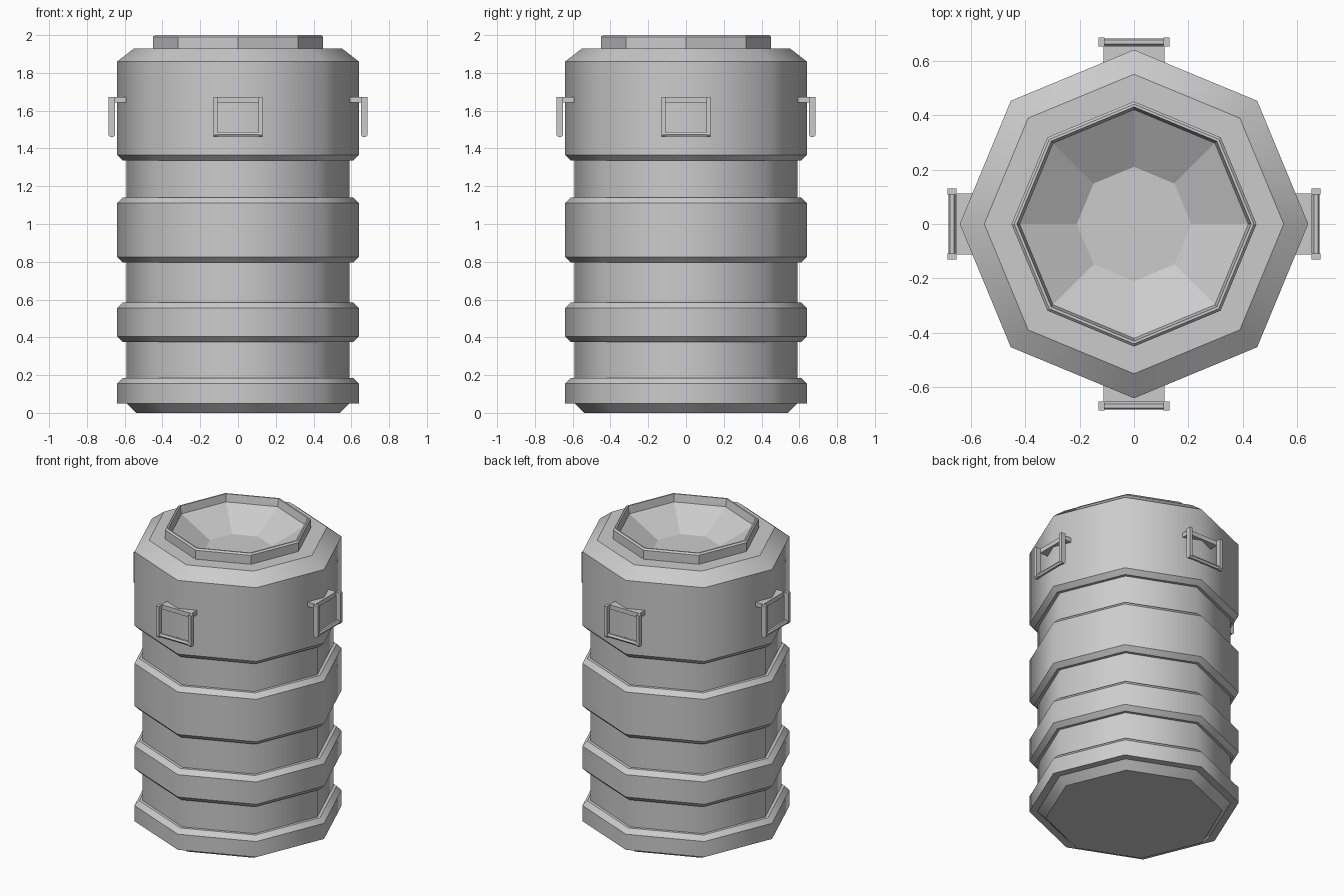
import bpy, bmesh, math
from mathutils import Matrix

if "Cube" in bpy.data.objects:
    bpy.data.objects.remove(bpy.data.objects["Cube"])

SIDES = 8


def add_object(name, bm):
    bmesh.ops.recalc_face_normals(bm, faces=bm.faces)
    mesh = bpy.data.meshes.new(name)
    bm.to_mesh(mesh)
    bm.free()
    ob = bpy.data.objects.new(name, mesh)
    bpy.context.collection.objects.link(ob)
    return ob


def lathe(name, profile):
    """Turn an (r, z) profile into an octagonal solid; rings stay sharp, uprights smooth."""
    bm = bmesh.new()
    rings = []
    for r, z in profile:
        rings.append([bm.verts.new((r * math.cos(i * math.tau / SIDES),
                                    r * math.sin(i * math.tau / SIDES), z)) for i in range(SIDES)])
    for lo, hi in zip(rings, rings[1:]):
        for i in range(SIDES):
            j = (i + 1) % SIDES
            f = bm.faces.new((lo[i], lo[j], hi[j], hi[i]))
            f.smooth = lo[0].co.z < 1.92 and hi[0].co.z < 1.94
    bm.faces.new(rings[0])
    bm.faces.new(rings[-1])
    for ring in rings:
        for i in range(SIDES):
            e = bm.edges.get((ring[i], ring[(i + 1) % SIDES]))
            if e:
                e.smooth = False
    return add_object(name, bm)


# Barrel: base, three raised bands, shoulder, rim and sunken dish
R, G, C = 0.64, 0.59, 0.61          # band, groove and chamfer radii
profile = [(0.54, 0), (0.59, 0.05), (R, 0.05), (R, 0.155), (C, 0.185), (G, 0.185)]
for z0, z1 in ((0.375, 0.585), (0.795, 1.14)):
    profile += [(G, z0), (C, z0), (R, z0 + 0.03), (R, z1 - 0.03), (C, z1), (G, z1)]
profile += [(G, 1.335), (C, 1.335), (R, 1.365), (R, 1.86), (0.55, 1.93),
            (0.45, 1.93), (0.45, 1.99), (0.44, 2.0), (0.43, 2.0),
            (0.42, 1.95), (0.21, 1.83)]
lathe("barrel_body", profile)


def box(bm, x0, x1, y0, y1, z0, z1):
    m = Matrix.Translation(((x0 + x1) / 2, (y0 + y1) / 2, (z0 + z1) / 2)) @ \
        Matrix.Diagonal((x1 - x0, y1 - y0, z1 - z0, 1))
    bmesh.ops.create_cube(bm, size=1, matrix=m)


def prism(bm, outline, y0, y1):
    """Extrude an (x, z) outline along y."""
    a = [bm.verts.new((x, y0, z)) for x, z in outline]
    b = [bm.verts.new((x, y1, z)) for x, z in outline]
    n = len(outline)
    bm.faces.new(a)
    bm.faces.new(b[::-1])
    for i in range(n):
        j = (i + 1) % n
        bm.faces.new((a[i], b[i], b[j], a[j]))


# Four drop handles, one on each corner facing the axes
for k, side in enumerate(("right", "back", "left", "front")):
    bm = bmesh.new()
    # bracket plate running into the barrel
    box(bm, 0.58, 0.653, -0.112, 0.112, 1.642, 1.672)
    # side arms with chamfered lower ends
    arm = [(0.652, 1.672), (0.652, 1.47), (0.661, 1.46), (0.676, 1.46), (0.685, 1.47), (0.685, 1.672)]
    for s in (-1, 1):
        prism(bm, arm, *sorted((s * 0.108, s * 0.13)))
    # hexagonal grip along the bottom
    grip = [(0.668 + 0.014 * math.cos(i * math.tau / 6), 1.475 + 0.014 * math.sin(i * math.tau / 6))
            for i in range(6)]
    prism(bm, grip, -0.11, 0.11)
    bmesh.ops.rotate(bm, verts=bm.verts, cent=(0, 0, 0),
                     matrix=Matrix.Rotation(k * math.pi / 2, 3, 'Z'))
    add_object(side + "_handle", bm)
